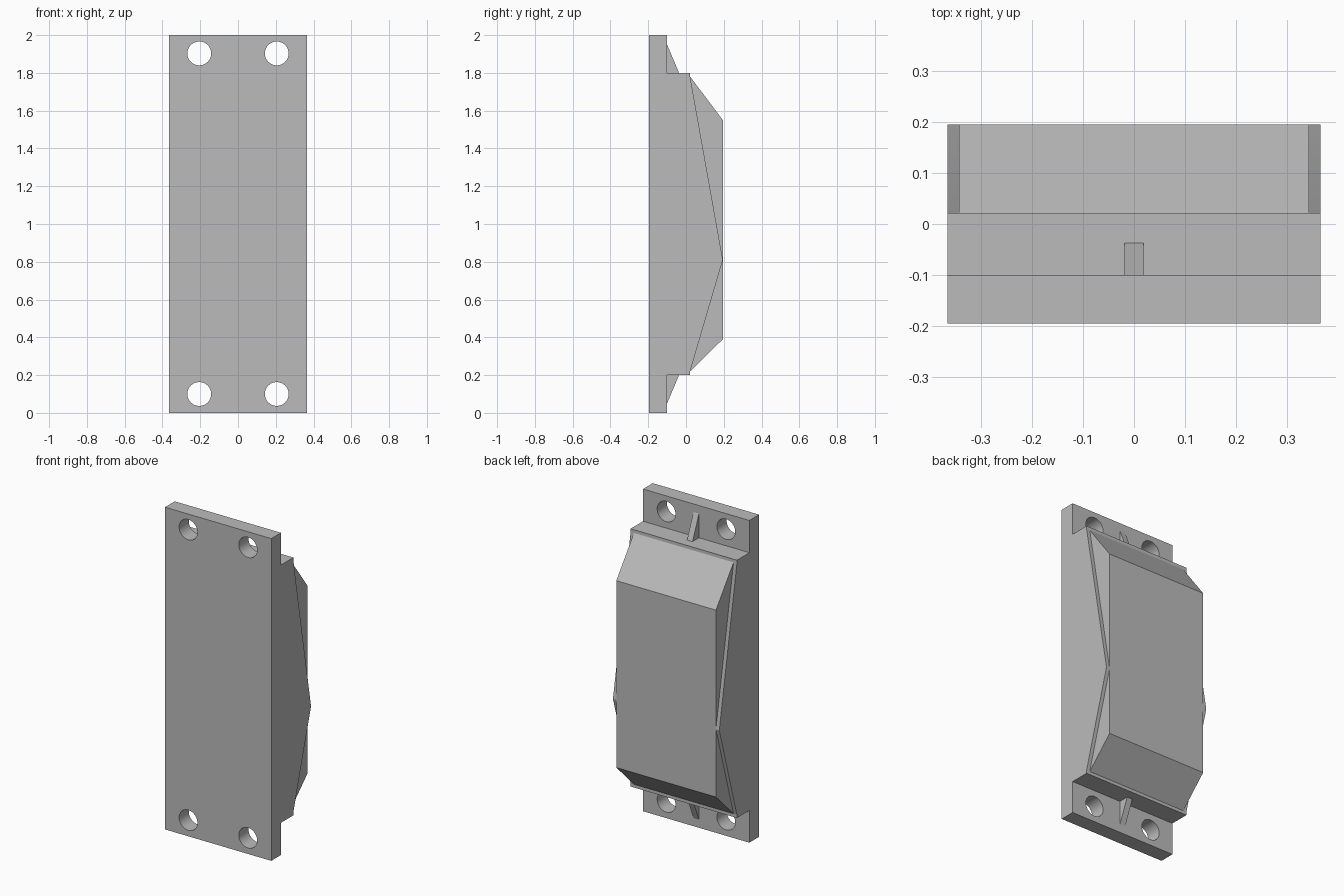
import bpy, bmesh
from mathutils import Matrix, Vector
from math import pi

cube = bpy.data.objects.get("Cube")
if cube:
    bpy.data.objects.remove(cube, do_unlink=True)

grey = bpy.data.materials.new("plain_grey")
grey.use_nodes = True
grey.diffuse_color = (0.5, 0.5, 0.5, 1)
grey.node_tree.nodes["Principled BSDF"].inputs["Base Color"].default_value = (0.5, 0.5, 0.5, 1)


def finish(name, bm):
    bmesh.ops.recalc_face_normals(bm, faces=bm.faces)
    mesh = bpy.data.meshes.new(name)
    bm.to_mesh(mesh)
    bm.free()
    mesh.materials.append(grey)
    obj = bpy.data.objects.new(name, mesh)
    bpy.context.collection.objects.link(obj)
    return obj


def prism(name, profile, half_width):
    """Extrude a (y, z) profile across x, centred on x = 0."""
    bm = bmesh.new()
    face = bm.faces.new([bm.verts.new((-half_width, y, z)) for y, z in profile])
    extruded = bmesh.ops.extrude_face_region(bm, geom=[face])["geom"]
    bmesh.ops.translate(bm, vec=Vector((2 * half_width, 0, 0)),
                        verts=[v for v in extruded if isinstance(v, bmesh.types.BMVert)])
    return finish(name, bm)


# Mounting plate, stepped body and pointed side cheeks share one profile
housing = prism("housing", [
    (-0.195, 0), (-0.1, 0), (-0.1, 0.2), (0.022, 0.2), (0.022, 0.22),
    (0.195, 0.81), (0.022, 1.78), (0.022, 1.8), (-0.1, 1.8), (-0.1, 2), (-0.195, 2)], 0.365)

# Four bolt holes through the plate ends
bm = bmesh.new()
for x in (-0.205, 0.205):
    for z in (0.1, 1.903):
        place = Matrix.Translation((x, -0.15, z)) @ Matrix.Rotation(pi / 2, 4, "X")
        bmesh.ops.create_cone(bm, cap_ends=True, segments=48, radius1=0.063,
                              radius2=0.063, depth=0.3, matrix=place)
cutter = finish("hole_cutter", bm)
cutter.hide_render = True
cut = housing.modifiers.new("bolt_holes", "BOOLEAN")
cut.operation = "DIFFERENCE"
cut.solver = "EXACT"
cut.object = cutter
bpy.context.view_layer.objects.active = housing
housing.select_set(True)
bpy.ops.object.modifier_apply(modifier=cut.name)
bpy.data.objects.remove(cutter, do_unlink=True)
bpy.ops.object.shade_smooth_by_angle(angle=pi / 12)

# Raised cover between the cheeks
prism("raised_cover", [(0, 0.22), (0.022, 0.22), (0.195, 0.39),
                       (0.195, 1.55), (0.022, 1.78), (0, 1.78)], 0.342)

# Triangular stiffening ribs at both ends
for name, step, tip in (("lower_rib", 0.2, 0.05), ("upper_rib", 1.8, 1.95)):
    prism(name, [(-0.1, step), (-0.037, step), (-0.1, tip)], 0.019)
